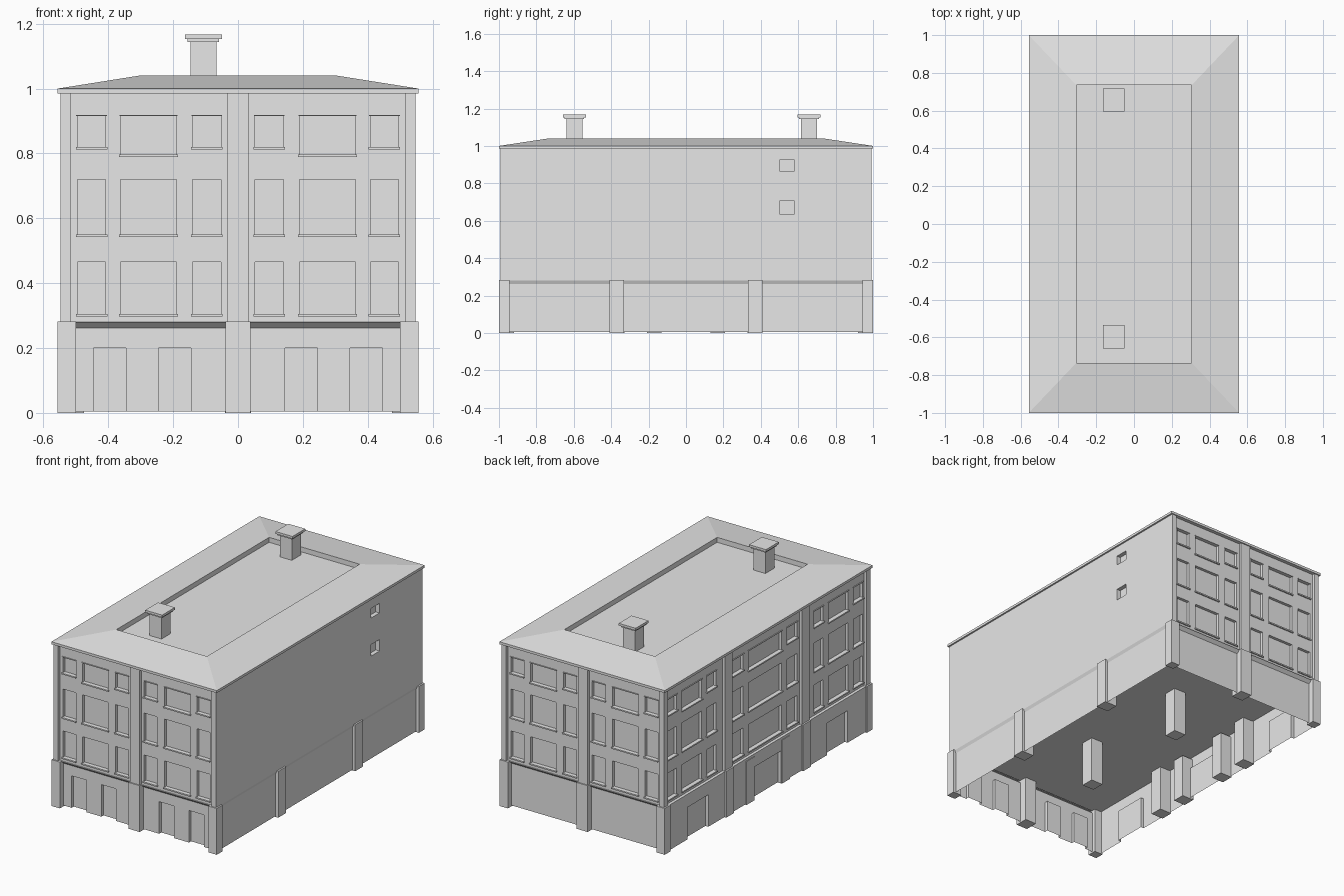
import bpy, bmesh
from mathutils import Vector

cube = bpy.data.objects.get("Cube")
if cube:
    bpy.data.objects.remove(cube, do_unlink=True)

stone = bpy.data.materials.new("grey_stone")
stone.use_nodes = True
GREY = (0.8, 0.8, 0.8, 1)
stone.diffuse_color = GREY
stone.node_tree.nodes["Principled BSDF"].inputs["Base Color"].default_value = GREY

Z = Vector((0, 0, 1))
# along-the-wall direction of each side; the outward normal is direction x Z
ALONG = {"front": Vector((1, 0, 0)), "left": Vector((0, 1, 0)),
         "back": Vector((-1, 0, 0)), "right": Vector((0, -1, 0))}


def finish(name, bm):
    bmesh.ops.remove_doubles(bm, verts=bm.verts, dist=0.0001)
    mesh = bpy.data.meshes.new(name)
    bm.to_mesh(mesh)
    bm.free()
    mesh.materials.append(stone)
    obj = bpy.data.objects.new(name, mesh)
    bpy.context.collection.objects.link(obj)
    return obj


def add_face(bm, points):
    bm.faces.new([bm.verts.new(p) for p in points])


def add_box(bm, x0, x1, y0, y1, z0, z1):
    verts = bmesh.ops.create_cube(bm, size=1)["verts"]
    for v in verts:
        v.co = Vector((x1 if v.co.x > 0 else x0, y1 if v.co.y > 0 else y0,
                       z1 if v.co.z > 0 else z0))


def place(side, u, out, z):
    t = ALONG[side]
    return t * u + t.cross(Z) * out + Z * z


def side_box(bm, side, u0, u1, out0, out1, z0, z1):
    a, b = place(side, u0, out0, z0), place(side, u1, out1, z1)
    add_box(bm, min(a.x, b.x), max(a.x, b.x), min(a.y, b.y), max(a.y, b.y), z0, z1)


def wall(name, side, out, u0, u1, z0, z1, openings, depth):
    """Thin wall whose openings (u0, u1, z0, z1) are pushed inward."""
    us = sorted({u0, u1, *[o[0] for o in openings], *[o[1] for o in openings]})
    zs = sorted({z0, z1, *[o[2] for o in openings], *[o[3] for o in openings]})

    def plane(i, j):
        u, z = (us[i] + us[i + 1]) / 2, (zs[j] + zs[j + 1]) / 2
        sunk = any(o[0] < u < o[1] and o[2] < z < o[3] for o in openings)
        return out - depth if sunk else out

    bm = bmesh.new()
    for i in range(len(us) - 1):
        for j in range(len(zs) - 1):
            a, b, c, d = us[i], us[i + 1], zs[j], zs[j + 1]
            p = plane(i, j)
            add_face(bm, [place(side, a, p, c), place(side, b, p, c),
                          place(side, b, p, d), place(side, a, p, d)])
            if i and plane(i - 1, j) != p:
                q = plane(i - 1, j)
                add_face(bm, [place(side, a, q, c), place(side, a, p, c),
                              place(side, a, p, d), place(side, a, q, d)])
            if j and plane(i, j - 1) != p:
                q = plane(i, j - 1)
                add_face(bm, [place(side, a, q, c), place(side, b, q, c),
                              place(side, b, p, c), place(side, a, p, c)])
    return finish(name, bm)


def mirrored(spans):
    return spans + [(-b, -a) for a, b in spans]


# window columns (start, end, is_wide)
short_bays = [(s[0], s[1], w) for spans, w in
              ((mirrored([(0.053, 0.14), (0.408, 0.495)]), False),
               (mirrored([(0.19, 0.362)]), True)) for s in spans]
long_bays = [(s[0], s[1], w) for spans, w in
             ((mirrored([(0.21, 0.31), (0.47, 0.56), (0.85, 0.94)]), False),
              (mirrored([(0.61, 0.80)]) + [(-0.16, 0.16)], True)) for s in spans]


def windows(columns):
    found = []
    for a, b, wide in columns:
        found += [(a, b, 0.305, 0.465), (a, b, 0.55, 0.72),
                  (a, b, 0.797 if wide else 0.82, 0.915)]
    return found


# upper walls, sills and top lintels
UPPER, TOP = 0.28, 0.99
for side, out, half, columns in (("front", 0.978, 0.54, short_bays),
                                 ("back", 0.978, 0.54, short_bays),
                                 ("right", 0.532, 0.985, long_bays)):
    holes = windows(columns)
    wall(side + "_upper_wall", side, out, -half, half, UPPER, TOP, holes, 0.018)
    bm = bmesh.new()
    for a, b, c, d in holes:
        side_box(bm, side, a - 0.005, b + 0.005, out - 0.01, out + 0.008, c - 0.008, c)
        if d > 0.9:
            side_box(bm, side, a - 0.004, b + 0.004, out - 0.01, out + 0.005, d, d + 0.004)
    finish(side + "_window_sills", bm)
wall("left_upper_wall", "left", 0.547, -0.99, 0.99, UPPER, TOP,
     [(0.5, 0.58, 0.635, 0.705), (0.5, 0.58, 0.867, 0.925)], 0.025)

# pilasters of the upper storeys
bm = bmesh.new()
for side in ("front", "back"):
    side_box(bm, side, -0.033, 0.033, 0.96, 0.993, UPPER, TOP)
    for s in (-1, 1):
        side_box(bm, side, s * 0.516, s * 0.547, 0.955, 0.993, UPPER, TOP)
for y in (-0.37, 0.37):
    side_box(bm, "right", y - 0.037, y + 0.037, 0.51, 0.547, UPPER, TOP)
finish("pilasters", bm)

# ground storey walls with sunken doorways
street_doors = [(a, b, 0.005, 0.2) for a, b in mirrored([(0.145, 0.245), (0.345, 0.445)])]
side_doors = [(a, b, 0.005, 0.2) for a, b in mirrored([(0.57, 0.77)]) + [(-0.13, 0.13)]]
ground = (("front", 0.965, 0.985, 0.975, 0.53, street_doors),
          ("back", 0.965, 0.985, 0.975, 0.53, []),
          ("left", 0.539, 0.547, 0.54, 0.98, []),
          ("right", 0.55, 0.55, 0.53, 0.98, side_doors))
bm = bmesh.new()
for side, out, ledge, inner, half, doors in ground:
    wall(side + "_ground_wall", side, out, -half, half, 0.005, 0.262, doors, 0.02)
    profile = [(out, 0.262), (ledge, UPPER), (inner, UPPER)]
    for (p, c), (q, d) in zip(profile, profile[1:]):
        add_face(bm, [place(side, -half, p, c), place(side, half, p, c),
                      place(side, half, q, d), place(side, -half, q, d)])
finish("ledge", bm)

# ceiling over the open ground storey
bm = bmesh.new()
add_face(bm, [(-0.54, -0.97, 0.278), (-0.54, 0.97, 0.278),
              (0.54, 0.97, 0.278), (0.54, -0.97, 0.278)])
finish("ground_ceiling", bm)

# ground storey pillars
bm = bmesh.new()
for side in ("front", "back"):
    side_box(bm, side, -0.038, 0.038, 0.92, 1.0, 0, 0.282)
    for s in (-1, 1):
        side_box(bm, side, s * 0.5, s * 0.557, 0.945, 1.0, 0, 0.282)
for side in ("left", "right"):
    for y in (-0.37, 0.37):
        side_box(bm, side, y - 0.038, y + 0.038, 0.475, 0.557, 0, 0.282)
finish("outer_pillars", bm)

bm = bmesh.new()
for y in (-0.17, 0.17):
    side_box(bm, "right", y - 0.038, y + 0.038, 0.475, 0.554, 0, 0.265)
finish("entrance_piers", bm)

bm = bmesh.new()
for y in (-0.37, 0.37):
    add_box(bm, -0.04, 0.04, y - 0.04, y + 0.04, 0, 0.278)
finish("inner_columns", bm)

# cornice, hipped slopes and sunken flat roof, lofted from rectangles
bm = bmesh.new()
rings = []
for x, y, z in ((0.53, 0.97, 0.985), (0.557, 1, 0.985), (0.557, 1, 1.0),
                (0.305, 0.735, 1.04), (0.305, 0.735, 1.01)):
    rings.append([bm.verts.new((sx * x, sy * y, z))
                  for sx, sy in ((-1, -1), (1, -1), (1, 1), (-1, 1))])
for low, high in zip(rings, rings[1:]):
    for i in range(4):
        k = (i + 1) % 4
        bm.faces.new((low[i], low[k], high[k], high[i]))
bm.faces.new(rings[-1])
finish("roof", bm)

# chimneys with stepped caps
for name, y in (("front_chimney", -0.597), ("back_chimney", 0.657)):
    bm = bmesh.new()
    for r, z0, z1 in ((0.04, 1.01, 1.143), (0.049, 1.143, 1.153), (0.057, 1.153, 1.167)):
        add_box(bm, -0.107 - r, -0.107 + r, y - r * 1.08, y + r * 1.08, z0, z1)
    finish(name, bm)
